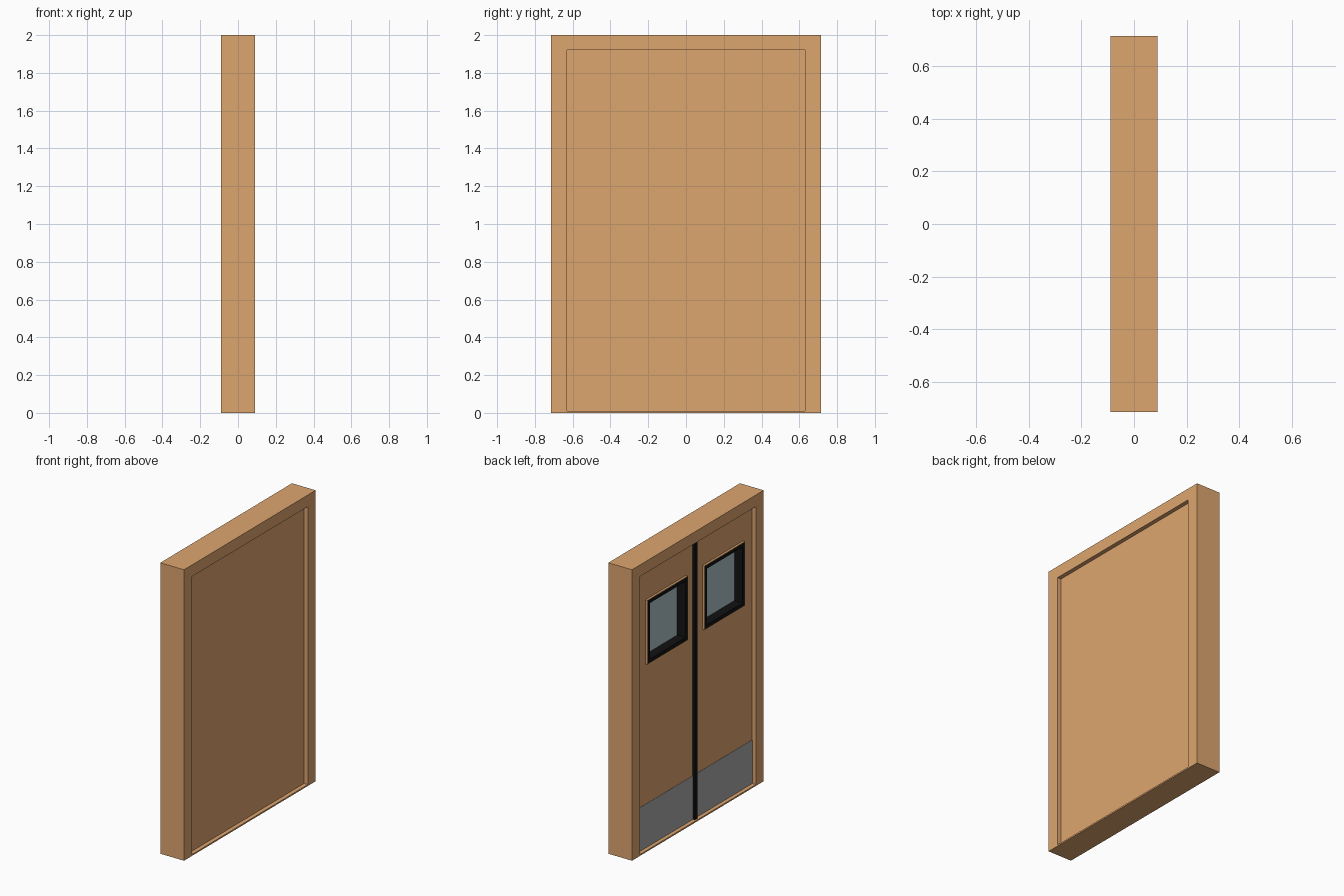
import bpy
import bmesh

if "Cube" in bpy.data.objects:
    bpy.data.objects.remove(bpy.data.objects["Cube"])


def material(name, rgb):
    m = bpy.data.materials.new(name)
    m.diffuse_color = (*rgb, 1)
    m.use_nodes = True
    m.node_tree.nodes["Principled BSDF"].inputs["Base Color"].default_value = m.diffuse_color
    return m


WOOD = material("wood", (0.73, 0.38, 0.16))
BLACK = material("black_rubber", (0.006, 0.006, 0.006))
STEEL = material("kick_steel", (0.40, 0.40, 0.40))
GLASS = material("window_glass", (0.41, 0.53, 0.56))


def finish(name, bm, mat):
    bmesh.ops.recalc_face_normals(bm, faces=bm.faces)
    me = bpy.data.meshes.new(name)
    bm.to_mesh(me)
    bm.free()
    ob = bpy.data.objects.new(name, me)
    bpy.context.collection.objects.link(ob)
    if mat:
        me.materials.append(mat)
    return ob


def box(name, xs, ys, zs, mat=None):
    bm = bmesh.new()
    bmesh.ops.create_cube(bm, size=1)
    for v in bm.verts:
        v.co = [r[0] if c < 0 else r[1] for c, r in zip(v.co, (xs, ys, zs))]
    return finish(name, bm, mat)


def ring(name, xs, outer, inner, mat):
    """Rectangular frame in the YZ plane; rectangles are (y0, y1, z0, z1)."""
    bm = bmesh.new()
    loops = []
    for x in xs:
        for y0, y1, z0, z1 in (outer, inner):
            loops.append([bm.verts.new((x, y, z)) for y, z in
                          ((y0, z0), (y1, z0), (y1, z1), (y0, z1))])
    fo, fi, bo, bi = loops
    for a, b in ((fo, fi), (bo, bi), (fo, bo), (fi, bi)):
        for i in range(4):
            j = (i + 1) % 4
            bm.faces.new((a[i], a[j], b[j], b[i]))
    return finish(name, bm, mat)


def inset(r, d):
    return (r[0] + d, r[1] - d, r[2] + d, r[3] - d)


# Door surround with jambs, head and threshold
ring("door_surround", (-0.09, 0.09), (-0.715, 0.715, 0, 2),
     (-0.63, 0.63, 0.01, 1.92), WOOD)

# Door panel with both leaves, closed and plain on the +x side
panel = box("door_panel", (-0.062, 0.062), (-0.63, 0.63), (0.01, 1.92), WOOD)

for side, s in (("left", 1), ("right", -1)):
    c = 0.31 * s
    rect = (c - 0.22, c + 0.22, 1.275, 1.715)
    hole = inset(rect, 0.004)

    # Window recess
    cutter = box("window_cutter_" + side, (-0.2, -0.01), hole[:2], hole[2:])
    cutter.hide_render = True
    cutter.hide_viewport = True
    cut = panel.modifiers.new("window_" + side, 'BOOLEAN')
    cut.operation = 'DIFFERENCE'
    cut.solver = 'EXACT'
    cut.object = cutter

    # Wooden edge, black gasket and glass pane
    ring("window_trim_" + side, (-0.077, -0.06), rect, hole, WOOD)
    ring("window_gasket_" + side, (-0.078, -0.01), hole,
         inset(rect, 0.028), BLACK)
    pane = inset(rect, 0.02)
    box("window_pane_" + side, (-0.016, -0.009), pane[:2], pane[2:], GLASS)

    # Kick plate
    ys = sorted((0, 0.63 * s))
    box("kick_plate_" + side, (-0.064, -0.06), ys, (0.01, 0.31), STEEL)

# Black seal where the leaves meet
box("centre_seal", (-0.078, -0.06), (-0.016, 0.016), (0.01, 1.92), BLACK)
